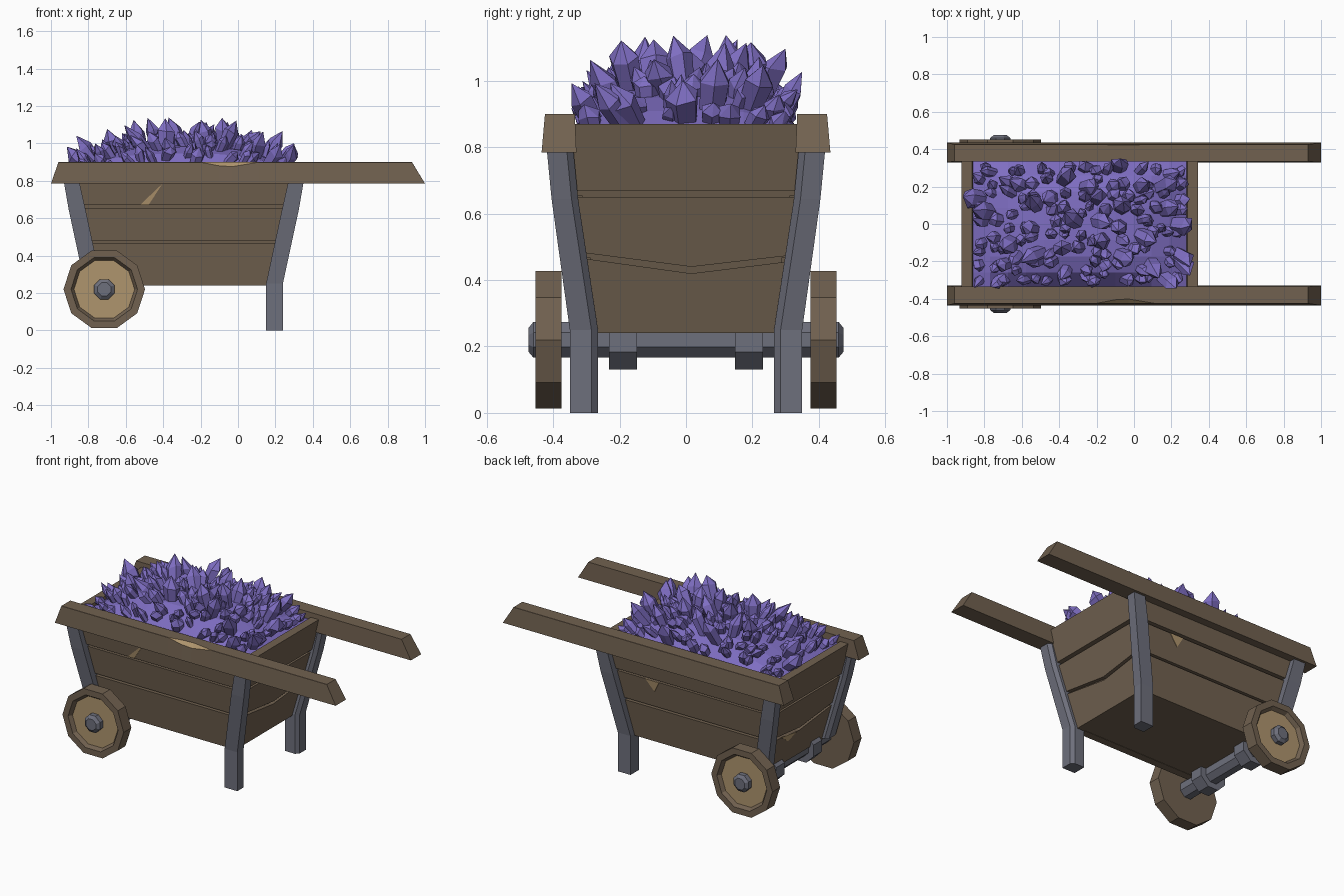
import bpy, bmesh, math, random
from mathutils import Vector

if "Cube" in bpy.data.objects:
    bpy.data.objects.remove(bpy.data.objects["Cube"])

random.seed(7)
CX = -0.29  # centre of the cart body along x


def material(name, rgb):
    m = bpy.data.materials.new(name)
    m.diffuse_color = (*rgb, 1)
    m.use_nodes = True
    m.node_tree.nodes["Principled BSDF"].inputs["Base Color"].default_value = m.diffuse_color
    return m


WOOD = material("dark wood", (0.165, 0.12, 0.08))
PALE = material("pale split wood", (0.43, 0.30, 0.155))
METAL = material("grey metal", (0.155, 0.16, 0.20))
GEM = material("purple crystal", (0.21, 0.155, 0.54))


def finish(bm, name, *mats):
    bmesh.ops.recalc_face_normals(bm, faces=bm.faces)
    me = bpy.data.meshes.new(name)
    bm.to_mesh(me)
    bm.free()
    for m in mats:
        me.materials.append(m)
    ob = bpy.data.objects.new(name, me)
    bpy.context.collection.objects.link(ob)
    return ob


def loft(name, rings, *mats, pale=None, pale_cap=False):
    """Skin a list of rings; pale(ring, side) picks faces of the second material."""
    bm = bmesh.new()
    vs = [[bm.verts.new(p) for p in r] for r in rings]
    n = len(vs[0])
    for i in range(len(vs) - 1):
        for k in range(n):
            j = (k + 1) % n
            f = bm.faces.new((vs[i][k], vs[i][j], vs[i + 1][j], vs[i + 1][k]))
            if pale and pale(i, k):
                f.material_index = 1
    bm.faces.new(vs[0])
    cap = bm.faces.new(vs[-1])
    cap.material_index = 1 if pale_cap else 0
    return finish(bm, name, *mats)


def circle(r, y, n):
    return [(-0.715 + r * math.sin((k + 0.5) * math.tau / n), y,
             0.22 + r * math.cos((k + 0.5) * math.tau / n)) for k in range(n)]


# Tapering body: half sizes at a height
def hx(z):
    return 0.49 + (z - 0.24) / 0.63 * 0.135


def hy(z):
    return 0.31 + (z - 0.24) / 0.63 * 0.078


def wall_point(end, s, t, z, inset=0.0):
    if end:
        return Vector((CX + s * (hx(z) - inset), t * (hy(z) - 0.01), z))
    return Vector((CX + t * (hx(z) - 0.01), s * (hy(z) - inset), z))


def plank(name, end, s, low, high, out=0.0):
    """Board between two edge lines, each a list of (t, z)."""
    rings = []
    for (t, a), (_, b) in zip(low, high):
        rings.append([wall_point(end, s, t, a, -out), wall_point(end, s, t, b, -out),
                      wall_point(end, s, t, b, 0.05), wall_point(end, s, t, a, 0.05)])
    loft(name, rings, WOOD)


def flat(z):
    return [(-1, z), (0.05, z), (1, z)]


def split(z, depth):
    return [(-1, z), (0.05, z - depth), (1, z - depth * 0.2)]


# Body lining and floor
loft("body_lining", [[(CX + a * (hx(z) - 0.025), b * (hy(z) - 0.025), z)
                      for a, b in ((-1, -1), (1, -1), (1, 1), (-1, 1))] for z in (0.242, 0.83)], WOOD)

# Planks: three on each wall, end walls have a crooked lower seam
for s, side in ((-1, "front"), (1, "back")):
    plank(side + "_plank_low", False, s, flat(0.24), flat(0.468))
    plank(side + "_plank_mid", False, s, flat(0.482), flat(0.655))
    plank(side + "_plank_top", False, s, flat(0.67), flat(0.87), 0.006)
for s, side in ((-1, "left"), (1, "right")):
    plank(side + "_plank_low", True, s, flat(0.24), split(0.468, 0.048))
    plank(side + "_plank_mid", True, s, split(0.485, 0.045), flat(0.65))
    plank(side + "_plank_top", True, s, flat(0.668), flat(0.87), 0.006)


# Pale splinter scars on the planks
def scar(name, end, s, pts, out):
    outer = [wall_point(end, s, t, z, -out - 0.003) for t, z in pts]
    inner = [wall_point(end, s, t, z, -out + 0.003) for t, z in pts]
    loft(name, [inner, outer], PALE)


scar("front_scar", False, -1, [(-0.19, 0.785), (-0.41, 0.67), (-0.33, 0.67)], 0.006)
scar("back_scar", False, 1, [(0.40, 0.655), (0.57, 0.655), (0.48, 0.585)], 0.0)
scar("left_scar", True, -1, [(0.15, 0.42), (0.65, 0.45), (0.4, 0.39)], 0.0)

# Corner legs: bent bars with one chamfered corner; the wheel-side pair is short
LEG = [(0.0, 0.15, 0.24, 0.265, 0.35), (0.25, 0.15, 0.24, 0.265, 0.35),
       (0.645, 0.235, 0.325, 0.325, 0.405), (0.80, 0.27, 0.352, 0.34, 0.42)]
for sx in (1, -1):
    for sy in (1, -1):
        rings = []
        for z, x0, x1, y0, y1 in (LEG if sx > 0 else LEG[1:]):
            sec = [(x0, y0), (x1 - 0.02, y0), (x1, y0 + 0.02), (x1, y1), (x0, y1)]
            rings.append([(CX + sx * (x - CX), sy * y, z) for x, y in sec])
        loft(("rear_leg" if sx > 0 else "wheel_post") + ("_back" if sy > 0 else "_front"), rings, METAL)

# Handles: long beams with slanted ends; the front one has a chipped top edge
for sy, chips in ((-1, (0.02, 0.024)), (1, (0.0015, 0.0015))):
    rings = []
    for xb, xt, c in ((-1, -0.96, 0.001), (-0.2, -0.2, 0.001), (-0.1, -0.1, chips[0]),
                      (-0.03, -0.03, chips[1]), (0.11, 0.11, 0.001), (1, 0.93, 0.001)):
        rings.append([(xb, sy * 0.33, 0.785), (xb, sy * 0.435, 0.785),
                      (xt, sy * 0.425, 0.90 - c), (xt, sy * (0.425 - c), 0.90), (xt, sy * 0.335, 0.90)])
    loft("handle_front" if sy < 0 else "handle_back", rings, WOOD, PALE,
         pale=(lambda i, k: k == 2 and 1 <= i <= 3) if sy < 0 else None)

# Wheels with recessed pale discs, axle with bevelled hub ends, axle collars
for sy, side in ((-1, "front"), (1, "back")):
    loft("wheel_" + side, [circle(r, sy * y, 10) for r, y in
                           ((0.218, 0.375), (0.218, 0.453), (0.178, 0.453), (0.162, 0.43))],
         WOOD, PALE, pale_cap=True)
    loft("axle_collar_" + side, [circle(0.097, sy * y, 8) for y in (0.147, 0.232)], METAL)
loft("axle", [circle(r, y, 8) for r, y in
              ((0.038, -0.475), (0.058, -0.46), (0.058, 0.46), (0.038, 0.475))], METAL)


# Crystal heap: a low mound covered with pointed crystals leaning outward
def mound(u, v):
    return 0.85 + 0.14 * (1 - u ** 4) * (1 - v ** 4) * (1 - 0.25 * u * u)


bm = bmesh.new()
bmesh.ops.create_grid(bm, x_segments=12, y_segments=8, size=1)
for v in bm.verts:
    u, w = v.co.x, v.co.y
    v.co = (CX + u * 0.575, w * 0.345, mound(u, w))


def crystal(base, axis, length, r):
    n = random.choice((5, 6, 6))
    q = axis.to_track_quat('Z', 'Y')
    spin = random.random() * math.tau
    rings = []
    for h, k in ((-0.05, 0.75), (length * random.uniform(0.45, 0.62), 1.0)):
        ring = []
        for i in range(n):
            a = spin + i * math.tau / n
            p = base + q @ Vector((r * k * math.cos(a), r * k * 0.8 * math.sin(a), h + random.uniform(-0.012, 0.012)))
            p.y = max(-0.345, min(0.345, p.y))
            ring.append(bm.verts.new(p))
        rings.append(ring)
    tip = base + axis * length + Vector((random.uniform(-.01, .01), random.uniform(-.01, .01), 0))
    tip.x = max(-0.915, min(0.30, tip.x))
    tip.y = max(-0.345, min(0.35, tip.y))
    tip.z = min(tip.z, 1.138)
    tv = bm.verts.new(tip)
    for i in range(n):
        j = (i + 1) % n
        bm.faces.new((rings[0][i], rings[0][j], rings[1][j], rings[1][i]))
        bm.faces.new((rings[1][i], rings[1][j], tv))
    bm.faces.new(rings[0])


NX, NY = 15, 9
for i in range(NX):
    for j in range(NY):
        u = max(-0.94, min(0.94, ((i + 0.5 + random.uniform(-0.4, 0.4)) / NX) * 2 - 1))
        w = max(-0.9, min(0.9, ((j + 0.5 + random.uniform(-0.4, 0.4)) / NY) * 2 - 1))
        base = Vector((CX + u * 0.56, w * 0.325, mound(u, w)))
        axis = Vector((u * 0.9 + random.uniform(-0.5, 0.5), w * 0.5 + random.uniform(-0.3, 0.3), 0.9)).normalized()
        big = random.random() < 0.22
        crystal(base, axis, random.uniform(0.13, 0.17) if big else random.uniform(0.06, 0.11),
                random.uniform(0.045, 0.055) if big else random.uniform(0.026, 0.042))
finish(bm, "crystal_heap", GEM)
